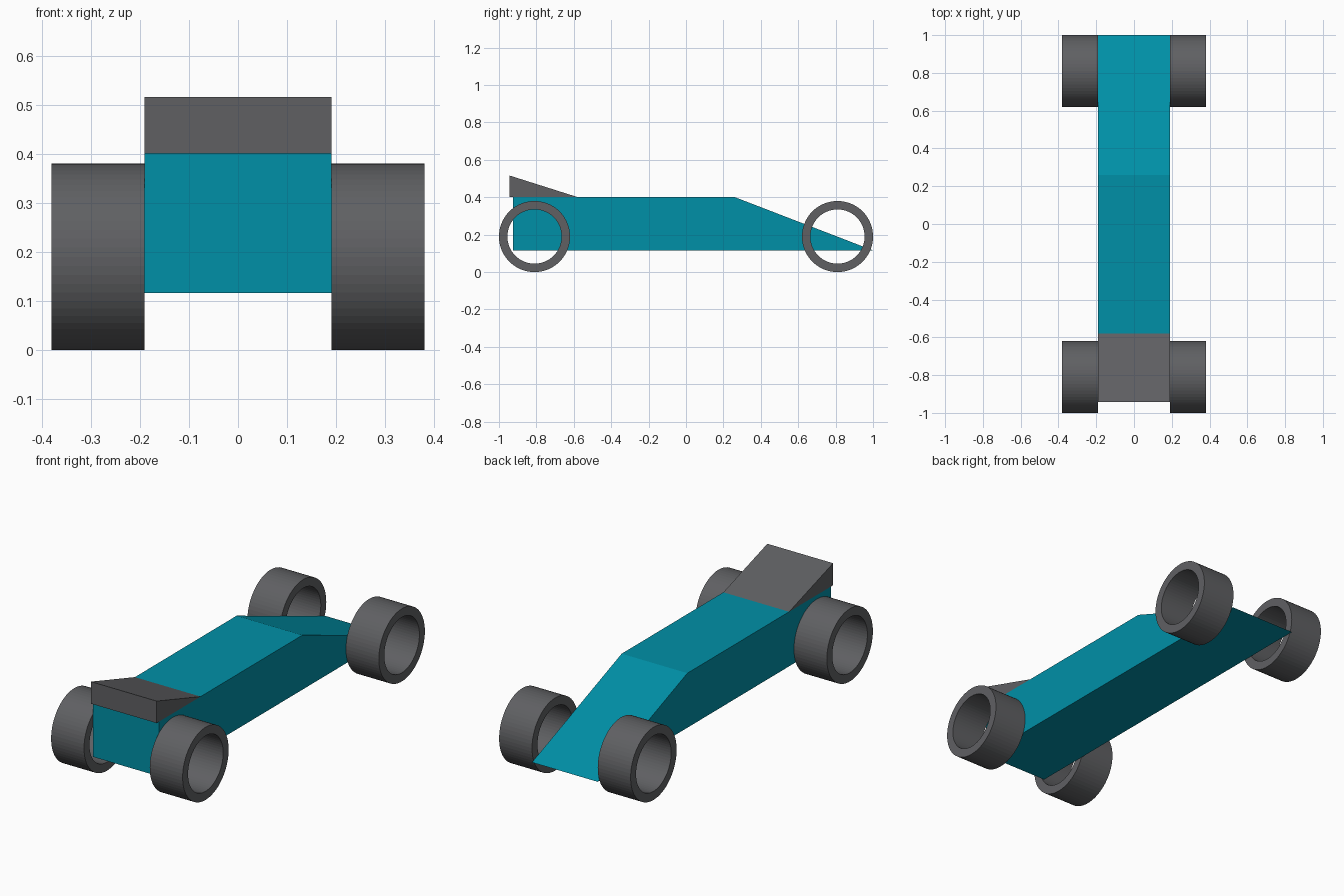
import bpy
import bmesh
from math import sin, cos, tau

if "Cube" in bpy.data.objects:
    bpy.data.objects.remove(bpy.data.objects["Cube"])

HALF_WIDTH = 0.19
WHEEL_SIDES = 64


def paint(name, color):
    mat = bpy.data.materials.new(name)
    mat.diffuse_color = (*color, 1)
    mat.use_nodes = True
    mat.node_tree.nodes["Principled BSDF"].inputs["Base Color"].default_value = mat.diffuse_color
    return mat


def finish(name, bm, material):
    bmesh.ops.recalc_face_normals(bm, faces=bm.faces)
    mesh = bpy.data.meshes.new(name)
    bm.to_mesh(mesh)
    bm.free()
    obj = bpy.data.objects.new(name, mesh)
    bpy.context.collection.objects.link(obj)
    mesh.materials.append(material)
    return obj


def extrude_profile(name, profile, material):
    """Extrude a (y, z) side profile across the width of the car."""
    bm = bmesh.new()
    face = bm.faces.new([bm.verts.new((-HALF_WIDTH, y, z)) for y, z in profile])
    side = bmesh.ops.extrude_face_region(bm, geom=[face], use_keep_orig=True)
    moved = [v for v in side["geom"] if isinstance(v, bmesh.types.BMVert)]
    bmesh.ops.translate(bm, verts=moved, vec=(2 * HALF_WIDTH, 0, 0))
    return finish(name, bm, material)


def wheel(name, x0, x1, y, material, outer=0.19, inner=0.145):
    """Open tube along x, resting on the floor."""
    bm = bmesh.new()
    angles = [tau * i / WHEEL_SIDES for i in range(WHEEL_SIDES)]
    rings = [[bm.verts.new((x, y + r * cos(a), outer + r * sin(a))) for a in angles]
             for x, r in ((x0, inner), (x0, outer), (x1, outer), (x1, inner))]
    for k in range(4):
        a, b = rings[k], rings[(k + 1) % 4]
        for i in range(WHEEL_SIDES):
            j = (i + 1) % WHEEL_SIDES
            bm.faces.new((a[i], a[j], b[j], b[i]))
    return finish(name, bm, material)


teal = paint("teal_paint", (0.0, 0.28, 0.39))
dark = paint("dark_grey", (0.115, 0.117, 0.124))

# Wedge-nosed body
extrude_profile("body", [(-0.925, 0.116), (1.0, 0.116), (0.26, 0.401), (-0.925, 0.401)], teal)

# Spoiler wedge on the tail
extrude_profile("spoiler", [(-0.943, 0.401), (-0.58, 0.401), (-0.943, 0.516)], dark)

# Four hollow wheels against the body sides
for end, y in (("nose", 0.81), ("tail", -0.81)):
    for side, s in (("left", -1), ("right", 1)):
        wheel(f"{end}_{side}_wheel", s * HALF_WIDTH, s * 2 * HALF_WIDTH, y, dark)
